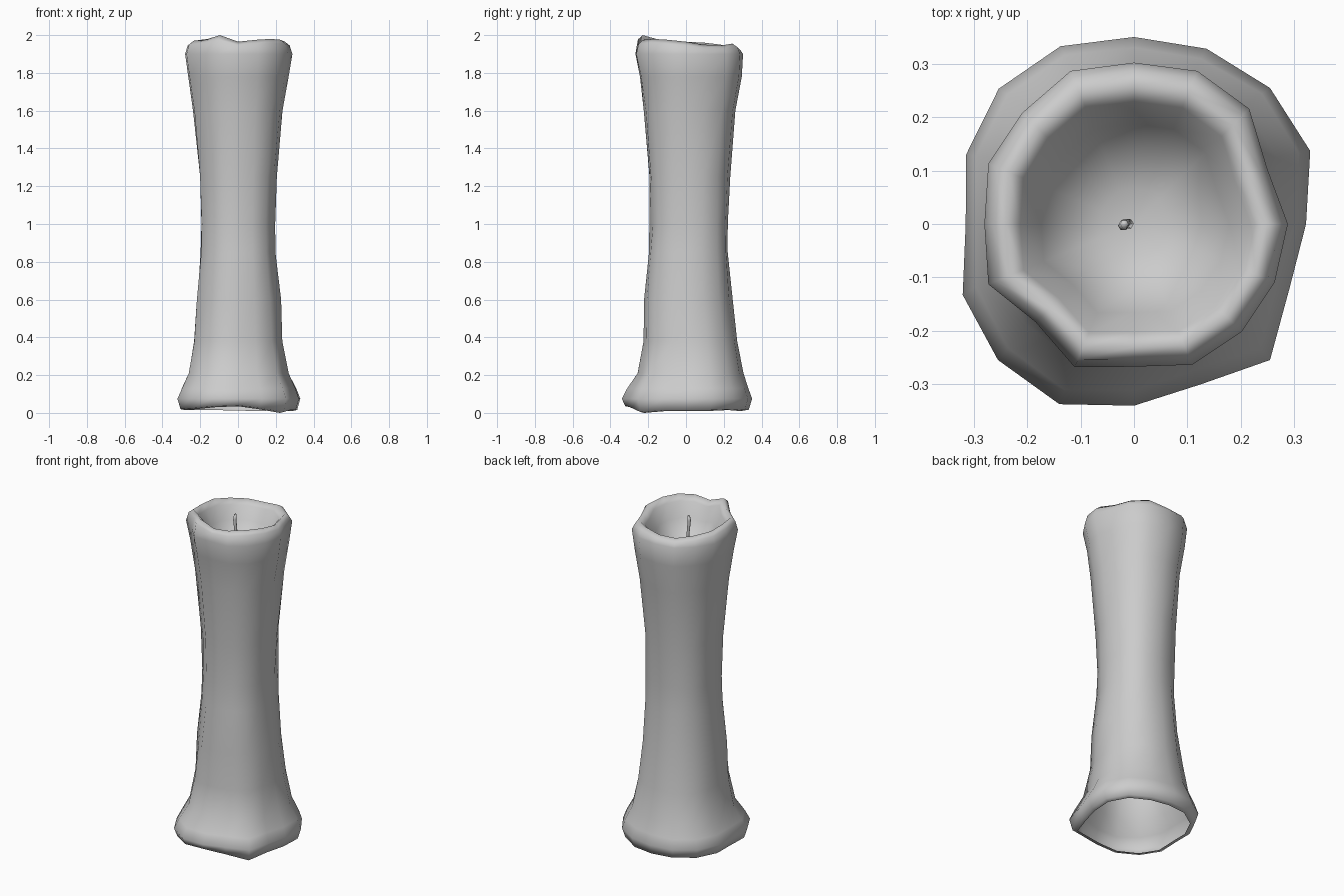
import bpy, bmesh, math, random
from mathutils import Vector

random.seed(4)
cube = bpy.data.objects.get("Cube")
if cube:
    bpy.data.objects.remove(cube)

# One wax colour
wax = bpy.data.materials.new("grey_wax")
wax.use_nodes = True
COLOUR = (0.6, 0.6, 0.6, 1)
wax.diffuse_color = COLOUR
wax.node_tree.nodes["Principled BSDF"].inputs["Base Color"].default_value = COLOUR


def make_object(name, bm):
    bmesh.ops.recalc_face_normals(bm, faces=bm.faces)
    mesh = bpy.data.meshes.new(name)
    bm.to_mesh(mesh)
    bm.free()
    mesh.materials.append(wax)
    for poly in mesh.polygons:
        poly.use_smooth = True
    obj = bpy.data.objects.new(name, mesh)
    bpy.context.collection.objects.link(obj)
    return obj


def skin(bm, rings):
    for low, high in zip(rings, rings[1:]):
        for i in range(len(low)):
            j = (i + 1) % len(low)
            bm.faces.new((low[i], low[j], high[j], high[i]))


# Irregular outlines, counter-clockwise from +x: foot, rim and rim height
FOOT = [.322, .357, .36, .355, .35, .36, .358, .34, .315, .347, .36, .365, .34, .325, .36, .315]
RIM = [.288, .27, .305, .31, .302, .31, .295, .295, .28, .295, .26, .29, .267, .285, .285, .285]
CREST = [1.965, 1.95, 1.945, 1.955, 1.94, 1.94, 1.95, 1.96,
         1.965, 1.97, 1.98, 2.0, 1.965, 1.975, 1.98, 1.975]
LIP = [.01, .01, .015, .01, .012, .015, .015, .015, .015, .015, .02, .03, .035, .02, 0, .01]
N = len(FOOT)

# Rows: height, scale, y shift, blend from foot to rim, roughness
WALL = [
    (.075, 1.0, 0, 0, 0),
    (.13, .94, .005, .05, .004),
    (.21, .84, .015, .2, .004),
    (.38, .775, .015, .4, .005),
    (.6, .735, .005, .5, .005),
    (.85, .665, .005, .5, .005),
    (1.0, .66, .008, .5, .005),
    (1.25, .69, .01, .6, .005),
    (1.6, .815, .01, .8, .005),
    (1.78, .92, .01, .9, .004),
    (1.9, 1.0, 0, 1, 0),
]
# Melted bowl: scale, drop below the crest
BOWL = [(.95, .02), (.86, 0), (.76, .03), (.62, .11), (.45, .18), (.22, .21)]


def point(i, radius, z, shift=0):
    a = math.tau * i / N
    return Vector((radius * math.cos(a), radius * math.sin(a) + shift, z))


# Candle body: open foot, waisted shaft, flared rim and bowl
bm = bmesh.new()
rings = []
for scale, lift in ((.87, 0), (.95, .005)):
    rings.append([bm.verts.new(point(i, FOOT[i] * scale, LIP[i] + lift)) for i in range(N)])
for z, scale, shift, blend, rough in WALL:
    ring = []
    for i in range(N):
        r = scale * (FOOT[i] * (1 - blend) + RIM[i] * blend)
        ring.append(bm.verts.new(point(i, r + random.uniform(-rough, rough), z, shift)))
    rings.append(ring)
for scale, drop in BOWL:
    level = min(1, drop * 5)
    rings.append([bm.verts.new(point(i, RIM[i] * scale,
                                     CREST[i] * (1 - level) + 1.965 * level - drop))
                  for i in range(N)])
skin(bm, rings)
centre = bm.verts.new((0, 0, 1.75))
for i in range(N):
    bm.faces.new((rings[-1][i], rings[-1][(i + 1) % N], centre))
make_object("candle_body", bm)

# Thin, slightly bent wick
bm = bmesh.new()
rings = []
for x, y, z, r in ((-.01, 0, 1.73, .01), (-.015, .002, 1.85, .009),
                   (-.02, -.003, 1.93, .01), (-.018, 0, 1.96, .008)):
    rings.append([bm.verts.new((x + r * math.cos(math.tau * k / 6),
                                y + r * math.sin(math.tau * k / 6), z)) for k in range(6)])
skin(bm, rings)
bm.faces.new(rings[0])
bm.faces.new(rings[-1])
make_object("wick", bm)
